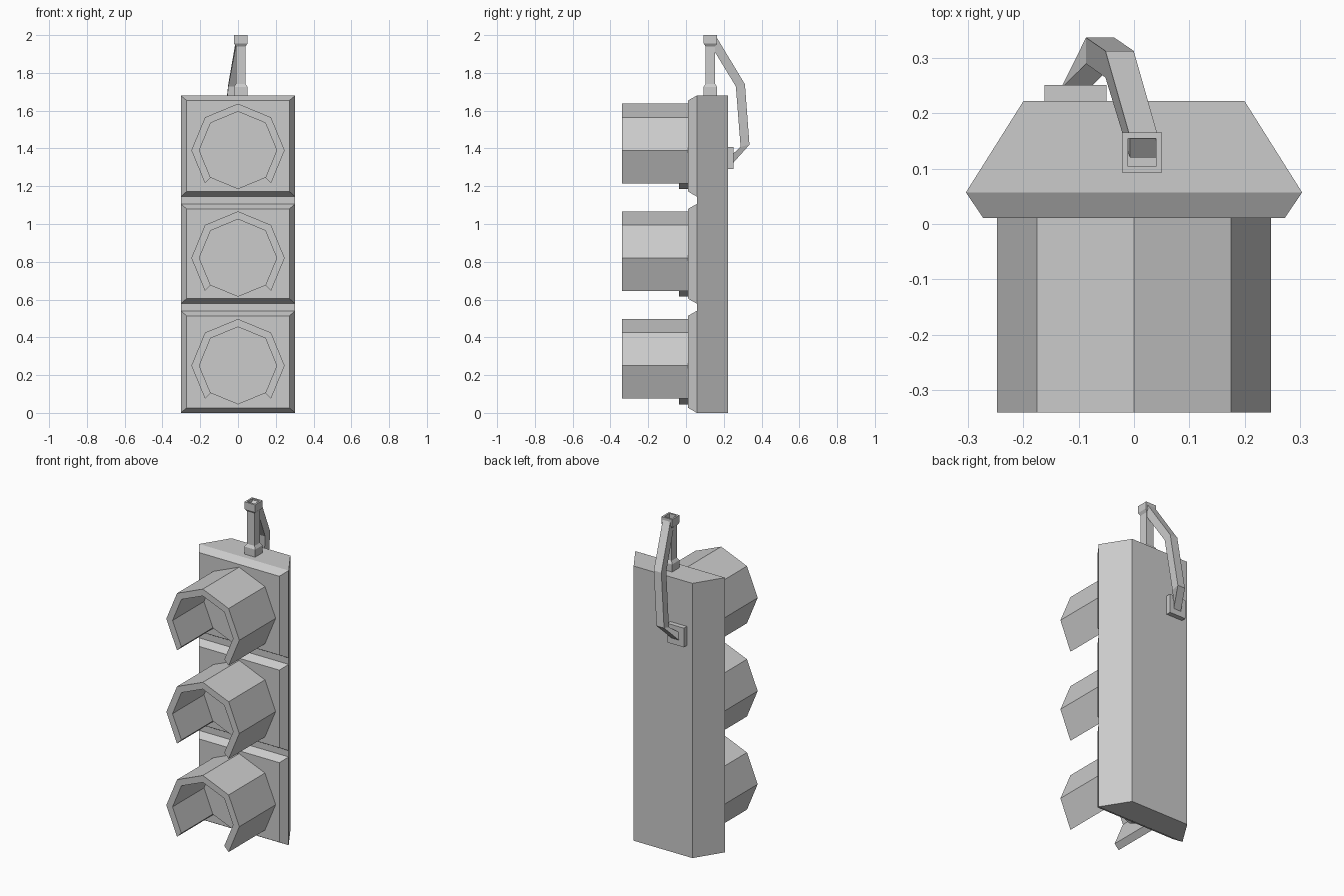
import bpy, bmesh, math

if "Cube" in bpy.data.objects:
    bpy.data.objects.remove(bpy.data.objects["Cube"])


def loft(name, rings):
    """Join matching point rings into a closed, flat-faced solid."""
    bm = bmesh.new()
    loops = [[bm.verts.new(p) for p in ring] for ring in rings]
    n = len(loops[0])
    for a, b in zip(loops, loops[1:]):
        for i in range(n):
            j = (i + 1) % n
            bm.faces.new((a[i], a[j], b[j], b[i]))
    bm.faces.new(loops[0])
    bm.faces.new(loops[-1])
    bmesh.ops.recalc_face_normals(bm, faces=bm.faces)
    mesh = bpy.data.meshes.new(name)
    bm.to_mesh(mesh)
    bm.free()
    obj = bpy.data.objects.new(name, mesh)
    bpy.context.collection.objects.link(obj)
    return obj


def rect_xz(x0, x1, z0, z1, y):
    return [(x0, y, z0), (x1, y, z0), (x1, y, z1), (x0, y, z1)]


def arc(radius, zc, steps):
    """Octagon corners in the xz plane, as multiples of 45 degrees."""
    return [(radius * math.cos(k * math.pi / 4), zc + radius * math.sin(k * math.pi / 4))
            for k in steps]


def extrude_y(name, outline, y0, y1):
    return loft(name, [[(x, y, z) for x, z in outline] for y in (y0, y1)])


# Housing with tapered back
plan = [(-0.303, 0.057), (0.303, 0.057), (0.199, 0.222), (-0.199, 0.222)]
loft("housing", [[(x, y, z) for x, y in plan] for z in (0, 1.68)])

# Three signal sections: bevelled door, lens and open-bottomed visor
sections = [("lower", 0.0, 0.54, 0.25), ("middle", 0.578, 1.106, 0.82), ("upper", 1.145, 1.68, 1.39)]
for label, z0, z1, zc in sections:
    loft(label + "_door", [rect_xz(-0.303, 0.303, z0, z1, 0.057),
                           rect_xz(-0.272, 0.272, z0 + 0.027, z1 - 0.026, 0.011)])
    extrude_y(label + "_lens", arc(0.205, zc, range(8)), -0.036, 0.011)
    outline = arc(0.247, zc, range(-1, 6)) + arc(0.205, zc, range(5, -2, -1))
    extrude_y(label + "_visor", outline, -0.34, 0.011)

# Square mounting post with a collar at each end and a hollow top
post = [(0.036, 1.68), (0.036, 1.726), (0.025, 1.742), (0.025, 1.94),
        (0.036, 1.956), (0.036, 2.0), (0.025, 2.0), (0.025, 1.95)]
px, py = 0.0145, 0.129
loft("mounting_post", [[(px + sx * h, py + sy * h, z)
                        for sx, sy in ((-1, -1), (1, -1), (1, 1), (-1, 1))]
                       for h, z in post])

# Bent cable arm: x centre, outer (y, z), inner (y, z)
arm = [(0.018, (0.158, 1.995), (0.12, 1.965)),
       (-0.026, (0.312, 1.74), (0.264, 1.728)),
       (-0.061, (0.336, 1.42), (0.289, 1.408)),
       (-0.106, (0.245, 1.318), (0.245, 1.368))]
w = 0.0255
loft("cable_arm", [[(x - w, *o), (x + w, *o), (x + w, *i), (x - w, *i)] for x, o, i in arm])

# Plate where the arm meets the back of the housing
loft("arm_plate", [rect_xz(-0.161, -0.05, 1.29, 1.407, y) for y in (0.215, 0.251)])
